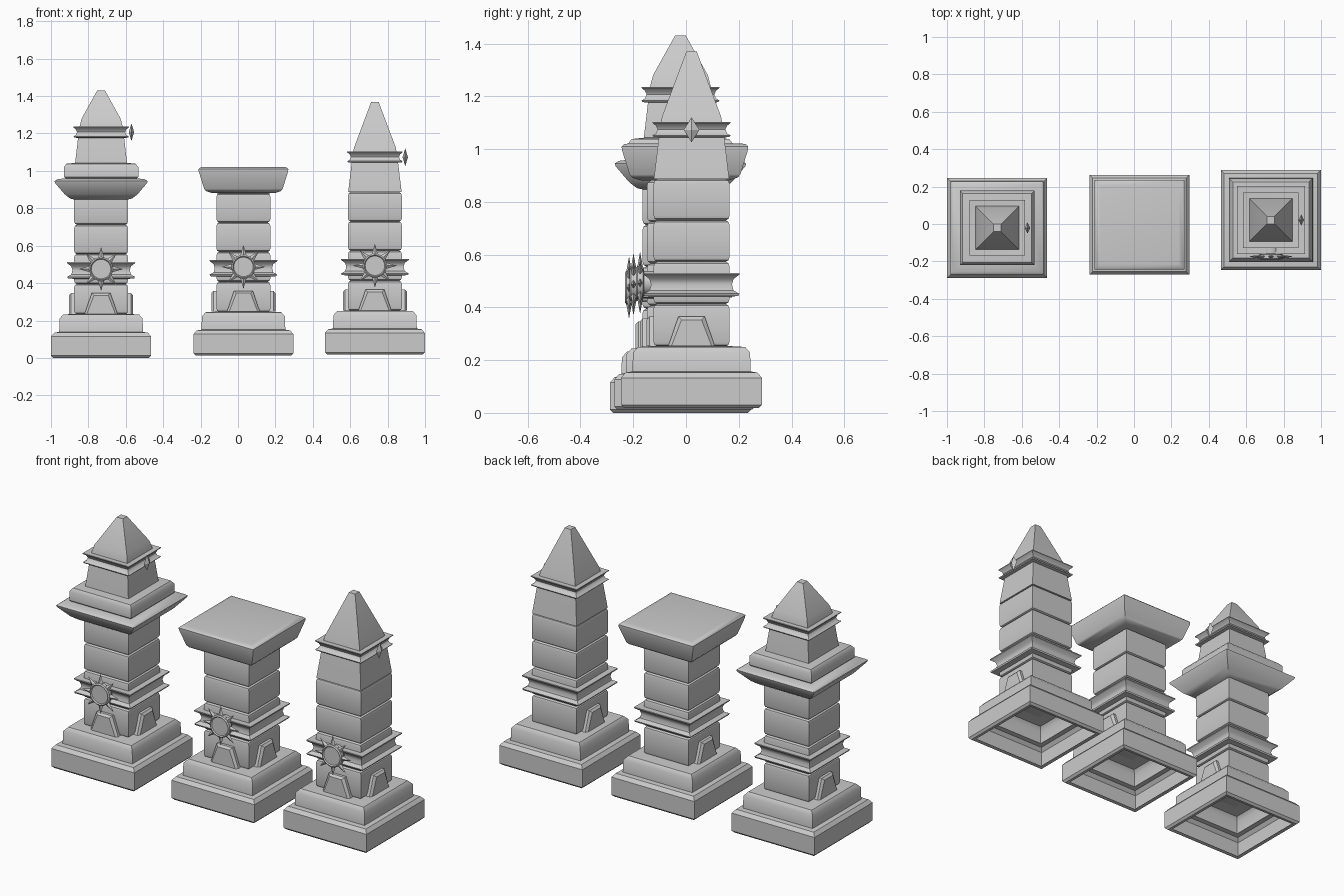
import bpy, bmesh
from math import pi, sin, cos, radians
from mathutils import Matrix, Vector

if "Cube" in bpy.data.objects:
    bpy.data.objects.remove(bpy.data.objects["Cube"])


def finish(name, bm, loc, angle=40):
    bmesh.ops.recalc_face_normals(bm, faces=bm.faces)
    me = bpy.data.meshes.new(name)
    bm.to_mesh(me)
    bm.free()
    ob = bpy.data.objects.new(name, me)
    bpy.context.collection.objects.link(ob)
    ob.location = loc
    bpy.ops.object.select_all(action='DESELECT')
    ob.select_set(True)
    bpy.context.view_layer.objects.active = ob
    bpy.ops.object.shade_smooth_by_angle(angle=radians(angle))
    return ob


def loft(bm, rings, closed=True):
    rows = [[bm.verts.new(p) for p in r] for r in rings]
    for a, b in zip(rows, rows[1:]):
        n = len(a)
        for i in range(n):
            bm.faces.new((a[i], a[(i + 1) % n], b[(i + 1) % n], b[i]))
    if closed:
        bm.faces.new(rows[0])
        bm.faces.new(rows[-1])


def square_stack(name, profile, loc, closed=True):
    """Square cross-section swept along (half width, height) points."""
    bm = bmesh.new()
    loft(bm, [[(-r, -r, z), (r, -r, z), (r, r, z), (-r, r, z)] for r, z in profile], closed)
    return finish(name, bm, loc)


def ring(name, loc, r_in, r_out, z0, z1):
    h = z1 - z0
    w = r_in + 0.25 * (r_out - r_in)
    square_stack(name, [(r_in - .02, z0 - .004), (r_out - .004, z0), (r_out, z0 + .1 * h),
                        (w + .006, z0 + .24 * h), (w, z0 + .5 * h), (w + .006, z0 + .74 * h),
                        (r_out, z1 - .07 * h), (r_out, z1), (r_in - .02, z1 - .003)], loc)


def wedge(name, loc, turn):
    # tapered plaque with a chamfered face
    bm = bmesh.new()
    def outline(y, d):
        return [(-.088 + d, y, .236), (.088 - d, y, .236), (.05 - d, y, .347 - d), (-.05 + d, y, .347 - d)]
    loft(bm, [outline(-.135, 0), outline(-.16, 0), outline(-.171, .012)])
    bmesh.ops.rotate(bm, verts=bm.verts, matrix=Matrix.Rotation(turn, 3, 'Z'))
    finish(name, bm, loc, 25)


def sun(loc):
    c = Vector((0, 0, .475))
    # round boss and disc
    bm = bmesh.new()
    prof = [(.045, -.13), (.045, -.18), (.064, -.184), (.064, -.205), (.057, -.21), (.052, -.204)]
    loft(bm, [[(r * cos(i * pi / 12), y, .475 + r * sin(i * pi / 12)) for i in range(24)]
              for r, y in prof])
    finish("sun_disc", bm, loc)
    # eight pointed rays
    bm = bmesh.new()
    for k in range(8):
        a = k * pi / 4
        d, s = Vector((sin(a), 0, cos(a))), Vector((cos(a), 0, -sin(a)))
        o = c + Vector((0, -.195, 0))
        base = [bm.verts.new(o + d * .058 + v) for v in
                (s * .017, Vector((0, .011, 0)), -s * .017, Vector((0, -.011, 0)))]
        tip = bm.verts.new(o + d * .118)
        bm.faces.new(base)
        for i in range(4):
            bm.faces.new((base[i], base[(i + 1) % 4], tip))
    finish("sun_rays", bm, loc, 10)


def gem(loc, z):
    # diamond stud on the right side of the upper ring
    bm = bmesh.new()
    eq = [bm.verts.new((.162, y, z + h)) for y, h in ((.03, 0), (0, .047), (-.03, 0), (0, -.047))]
    for x in (.148, .177):
        p = bm.verts.new((x, 0, z))
        for i in range(4):
            bm.faces.new((eq[i], eq[(i + 1) % 4], p))
    finish("diamond_stud", bm, loc, 10)


def pillar(loc):
    # hollow stepped base
    square_stack("stepped_base", [(.235, .004), (.255, 0), (.267, .012), (.267, .115), (.25, .135),
                                  (.224, .139), (.222, .21), (.203, .232), (.13, .236)], loc, False)
    # shaft blocks
    zs = [.234, .395, .555, .712, .868]
    for a, b in zip(zs, zs[1:]):
        square_stack("shaft_block", [(.13, a), (.14, a + .006), (.144, a + .018), (.144, b - .018),
                                     (.14, b - .006), (.13, b)], loc)
    ring("shaft_ring", loc, .144, .181, .425, .512)
    for t in (0, pi / 2, -pi / 2):
        wedge("base_plaque", loc, t)
    sun(loc)


left, middle, right = (-.732, -.021, 0), (.029, -.004, .012), (.732, .021, .018)
for p in (left, middle, right):
    pillar(p)

# left pillar: flared capital, slab and spire
square_stack("flared_capital", [(.135, .845), (.165, .852), (.195, .875), (.246, .935), (.249, .945),
                                (.235, .955), (.18, .962)], left)
square_stack("capital_slab", [(.185, .955), (.199, .968), (.199, 1.02), (.185, 1.038), (.13, 1.044)], left)
square_stack("left_spire", [(.139, 1.04), (.117, 1.23), (.104, 1.28), (.02, 1.431)], left)
ring("left_spire_ring", left, .122, .148, 1.178, 1.236)
gem(left, 1.207)

# middle pillar: broad flat capital
square_stack("flat_capital", [(.135, .868), (.17, .87), (.2, .88), (.21, .892), (.239, .985), (.24, .998),
                              (.232, 1.006), (.21, 1.01)], middle)

# right pillar: tall spire
square_stack("right_spire", [(.143, .868), (.121, 1.05), (.112, 1.105), (.02, 1.351)], right)
ring("right_spire_ring", right, .122, .148, 1.028, 1.085)
gem(right, 1.055)
